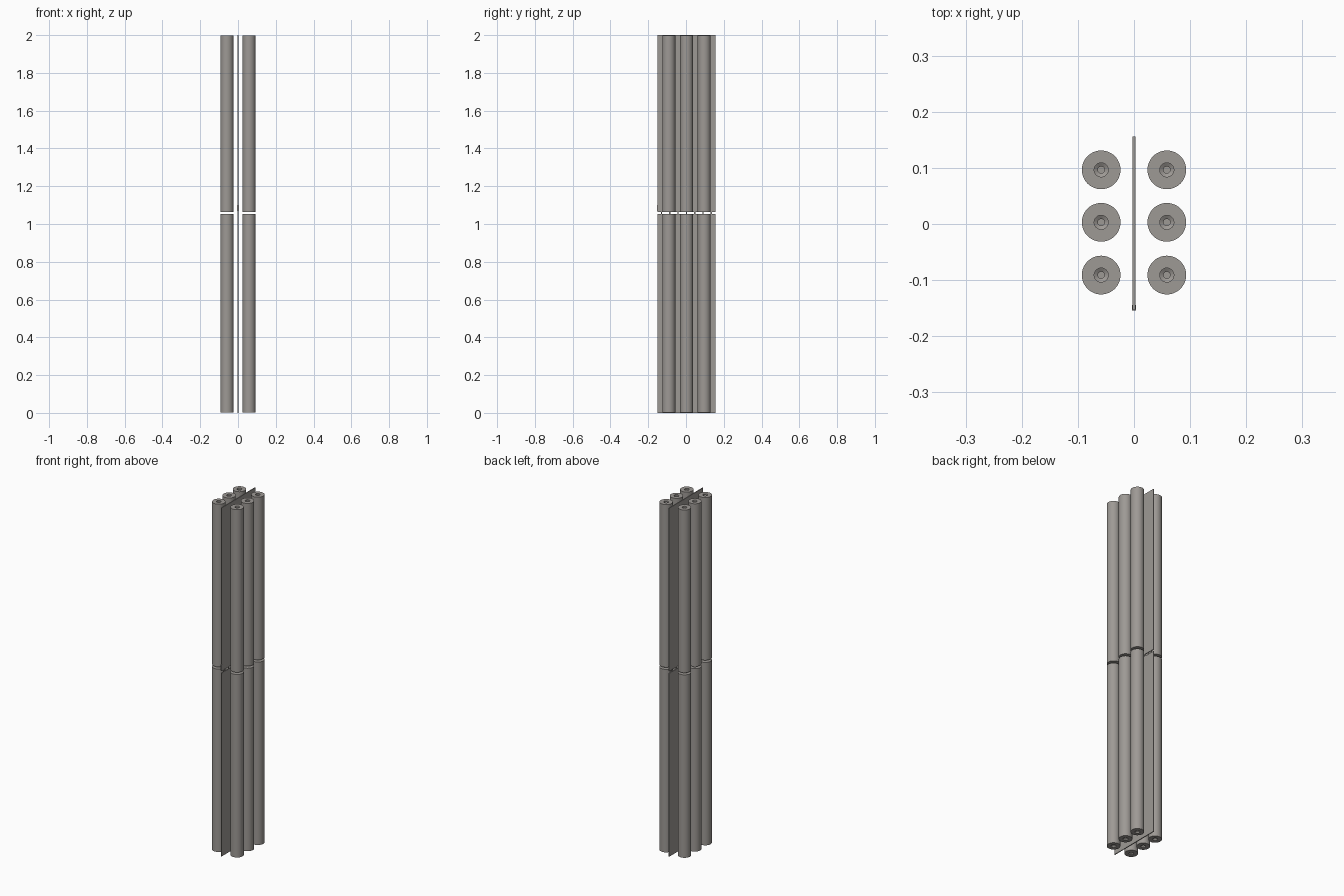
import bpy, bmesh, math

if "Cube" in bpy.data.objects:
    bpy.data.objects.remove(bpy.data.objects["Cube"])

GAP_LO, GAP_HI = 1.052, 1.064

mat = bpy.data.materials.new("warm_grey")
mat.diffuse_color = (0.34, 0.32, 0.30, 1)
mat.use_nodes = True
mat.node_tree.nodes["Principled BSDF"].inputs["Base Color"].default_value = mat.diffuse_color


def finish(name, bm):
    bmesh.ops.recalc_face_normals(bm, faces=bm.faces)
    me = bpy.data.meshes.new(name)
    bm.to_mesh(me)
    bm.free()
    me.materials.append(mat)
    ob = bpy.data.objects.new(name, me)
    bpy.context.collection.objects.link(ob)
    return ob


def box(name, x0, x1, y0, y1, z0, z1):
    bm = bmesh.new()
    bmesh.ops.create_cube(bm, size=1)
    for v in bm.verts:
        v.co = ((x0 + x1) / 2 + v.co.x * (x1 - x0),
                (y0 + y1) / 2 + v.co.y * (y1 - y0),
                (z0 + z1) / 2 + v.co.z * (z1 - z0))
    return finish(name, bm)


def rod(name, x, y, z0, z1, seg=48):
    # Lathed rod with a countersunk blind hole in both ends
    prof = [(0.006, z0 + 0.025), (0.006, z0 + 0.012), (0.0125, z0 + 0.008),
            (0.0125, z0), (0.0345, z0),
            (0.0345, z1), (0.0125, z1), (0.0125, z1 - 0.008),
            (0.006, z1 - 0.012), (0.006, z1 - 0.025)]
    bm = bmesh.new()
    rings = []
    for r, z in prof:
        rings.append([bm.verts.new((x + r * math.cos(2 * math.pi * i / seg),
                                    y + r * math.sin(2 * math.pi * i / seg), z))
                      for i in range(seg)])
    for a, b in zip(rings, rings[1:]):
        for i in range(seg):
            j = (i + 1) % seg
            bm.faces.new((a[i], a[j], b[j], b[i]))
    bm.faces.new(rings[0])
    bm.faces.new(rings[-1])
    ob = finish(name, bm)
    bpy.ops.object.select_all(action='DESELECT')
    ob.select_set(True)
    bpy.context.view_layer.objects.active = ob
    bpy.ops.object.shade_smooth_by_angle(angle=math.radians(30))


# Six rods, each split into a lower and an upper length
for side, x in (("left", -0.0585), ("right", 0.0585)):
    for row, y in (("front", -0.091), ("middle", 0.003), ("back", 0.0965)):
        rod(f"lower_rod_{side}_{row}", x, y, 0.002, GAP_LO)
        rod(f"upper_rod_{side}_{row}", x, y, GAP_HI, 1.998)

# Thin divider plate between the two rows, with the same break
box("lower_divider", -0.0025, 0.0025, -0.152, 0.156, 0, GAP_LO)
box("upper_divider", -0.0025, 0.0025, -0.152, 0.156, GAP_HI, 2)

# Small bridges joining the plates across the break
for i in range(7):
    y = -0.13 + i * 0.044
    box(f"divider_bridge_{i + 1}", -0.0025, 0.0025, y - 0.003, y + 0.003,
        GAP_LO - 0.001, GAP_HI + 0.001)

# Small catch on the front edge, just above the break
box("edge_catch", -0.004, 0.004, -0.154, -0.144, 1.068, 1.10)
